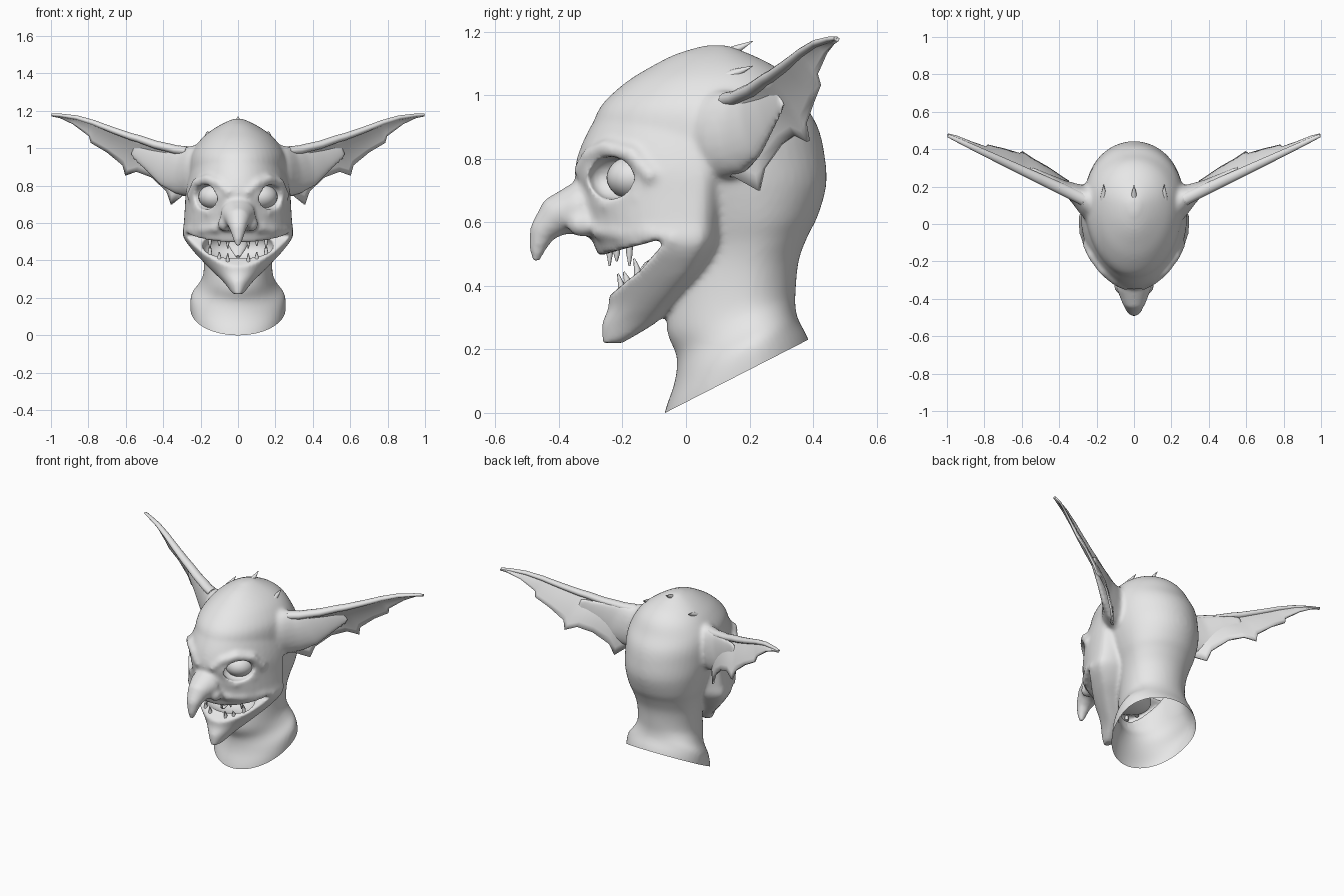
import bpy, bmesh, math
from mathutils import Vector, Matrix

if "Cube" in bpy.data.objects:
    bpy.data.objects.remove(bpy.data.objects["Cube"])

grey = bpy.data.materials.new("plain grey")
grey.use_nodes = True
grey.diffuse_color = (0.8, 0.8, 0.8, 1)
grey.node_tree.nodes["Principled BSDF"].inputs["Base Color"].default_value = (0.8, 0.8, 0.8, 1)


def finish(name, bm):
    bmesh.ops.recalc_face_normals(bm, faces=bm.faces)
    mesh = bpy.data.meshes.new(name)
    bm.to_mesh(mesh)
    bm.free()
    mesh.materials.append(grey)
    mesh.shade_smooth()
    mesh.set_sharp_from_angle(angle=math.radians(50))
    ob = bpy.data.objects.new(name, mesh)
    bpy.context.collection.objects.link(ob)
    return ob


def bridge(bm, rings):
    """Skin a list of closed point rings and cap both ends."""
    loops = [[bm.verts.new(p) for p in ring] for ring in rings]
    n = len(loops[0])
    for a, b in zip(loops, loops[1:]):
        for i in range(n):
            j = (i + 1) % n
            bm.faces.new((a[i], a[j], b[j], b[i]))
    bm.faces.new(loops[0][::-1])
    bm.faces.new(loops[-1])


def smooth_rows(rows, steps=4):
    """Catmull-Rom rows between the given ones."""
    rows = [Vector(r) for r in rows]
    out = []
    for i in range(len(rows) - 1):
        a, b, c, d = rows[max(i - 1, 0)], rows[i], rows[i + 1], rows[min(i + 2, len(rows) - 1)]
        for k in range(steps):
            t = k / steps
            out.append(b + (c - a) * (t / 2) + (a * 2 - b * 5 + c * 4 - d) * (t * t / 2)
                       + (b * 3 - a - c * 3 + d) * (t ** 3 / 2))
    return out + [rows[-1]]


def egg_loft(bm, rows, widest, n=48):
    """Rows: front height, back height, half width, front y, back y."""
    rings = []
    for zf, zb, w, yf, yb in smooth_rows(rows):
        yc = yf + widest * (yb - yf)
        ring = []
        for i in range(n):
            a = math.tau * i / n
            c = math.cos(a)
            y = yc + c * ((yb - yc) if c > 0 else (yc - yf))
            ring.append((w * math.sin(a), y, zf + (zb - zf) * (y - yf) / (yb - yf)))
        rings.append(ring)
    bridge(bm, rings)


def tube(bm, path, radii, ref=(0, 0, 1), n=12):
    """Tapered tube; each radius is (sideways, along ref)."""
    pts = [Vector(p) for p in path]
    rings = []
    for i, (p, (ru, rv)) in enumerate(zip(pts, radii)):
        t = (pts[min(i + 1, len(pts) - 1)] - pts[max(i - 1, 0)]).normalized()
        u = t.cross(Vector(ref)).normalized()
        v = u.cross(t)
        rings.append([p + u * ru * math.cos(math.tau * k / n) + v * rv * math.sin(math.tau * k / n)
                      for k in range(n)])
    bridge(bm, rings)


def ball(bm, centre, size, turn=0):
    m = Matrix.Translation(centre) @ Matrix.Rotation(turn, 4, "Z") @ Matrix.Diagonal((*size, 1))
    bmesh.ops.create_uvsphere(bm, u_segments=32, v_segments=20, radius=1, matrix=m)


def flip(path, s):
    return [(s * x, y, z) for x, y, z in path]


# Head: neck with cranium, face with jaw
head_bm = bmesh.new()
egg_loft(head_bm, [
    (-.08, .14, .245, -.085, .41), (.01, .235, .255, -.065, .384), (.1, .29, .25, -.035, .355),
    (.18, .33, .21, -.03, .345), (.26, .38, .185, -.06, .345), (.4, .48, .185, -.05, .355),
    (.5, .56, .2, -.05, .385), (.6, .62, .225, -.1, .415), (.72, .72, .25, -.2, .442),
    (.82, .82, .265, -.3, .435), (.9, .9, .265, -.295, .415), (.97, .97, .25, -.265, .375),
    (1.04, 1.04, .205, -.19, .335), (1.09, 1.09, .15, -.11, .28),
    (1.13, 1.13, .085, -.03, .2), (1.157, 1.157, .025, .06, .13)], .6)
egg_loft(head_bm, [(z, z, w, yf, yb) for z, w, yf, yb in [
    (.22, .03, -.264, -.2), (.28, .075, -.265, -.1), (.33, .125, -.245, -.05),
    (.38, .175, -.245, 0), (.45, .24, -.26, .07), (.53, .295, -.29, .12),
    (.6, .29, -.315, .135), (.68, .285, -.33, .145), (.76, .28, -.35, .16),
    (.84, .265, -.33, .17), (.92, .24, -.29, .16), (.97, .2, -.26, .1), (1.02, .1, -.2, .05)]], .78)

# Hooked nose
nose = [(-.24, .645, .08, .1), (-.34, .642, .095, .085), (-.412, .617, .066, .064),
        (-.454, .567, .044, .042), (-.468, .515, .028, .026), (-.473, .478, .014, .014)]
tube(head_bm, [(0, y, z) for y, z, a, b in nose], [(a, b) for y, z, a, b in nose], (0, -1, 1), 20)

# Brows, lower lids, cheeks, nostril wings and ear roots
brow = [(.04, -.33, .755), (.1, -.3, .81), (.16, -.25, .835), (.22, -.17, .815), (.252, -.1, .735)]
lid = [(.06, -.3, .695), (.1, -.285, .66), (.16, -.25, .652), (.23, -.15, .68)]
cheek = [(.1, -.28, .575), (.18, -.21, .565), (.245, -.11, .565), (.272, -.03, .545)]
root = [(.14, .08, .87), (.25, .13, .875), (.31, .165, .88), (.38, .205, .905), (.46, .25, .95),
        (.56, .3, 1.0)]
for s in (1, -1):
    tube(head_bm, flip(brow, s), [(.028, .028)] * 5)
    tube(head_bm, flip(lid, s), [(.018, .018)] * 4)
    tube(head_bm, flip(cheek, s), [(.028, .028)] * 4)
    tube(head_bm, flip(root, s), [(.14, .15), (.085, .14), (.052, .128), (.03, .115), (.02, .085),
                                  (.01, .05)], n=20)
    ball(head_bm, (s * .068, -.325, .595), (.04, .05, .042))
head = finish("head", head_bm)

# Cutters: mouth wedge, mouth cavity, eye sockets with nostrils
wedge_bm = bmesh.new()
side = [(-.045, .56), (-.12, .535), (-.2, .515), (-.27, .495), (-.4, .49),
        (-.4, .365), (-.245, .365), (-.14, .455)]
bridge(wedge_bm, [[(x, y, z) for y, z in side] for x in (-.5, .5)])
cavity_bm = bmesh.new()
ball(cavity_bm, (0, -.1, .475), (.19, .12, .09))
socket_bm = bmesh.new()
for s in (1, -1):
    ball(socket_bm, (s * .16, -.23, .74), (.096, .058, .068), s * .67)
    ball(socket_bm, (s * .05, -.365, .56), (.018, .03, .02))
cutters = [finish("mouth_cutter", wedge_bm), finish("cavity_cutter", cavity_bm),
           finish("socket_cutter", socket_bm)]


def remesh():
    mod = head.modifiers.new("blend", "REMESH")
    mod.mode = "VOXEL"
    mod.voxel_size = .01


remesh()
for c in cutters:
    c.hide_render = True
    mod = head.modifiers.new("cut", "BOOLEAN")
    mod.operation = "DIFFERENCE"
    mod.solver = "EXACT"
    mod.object = c
remesh()
soft = head.modifiers.new("soften", "SMOOTH")
soft.factor = .5
soft.iterations = 7

# Bake the blended head, then open the neck along its slanted hem
bpy.context.view_layer.update()
baked = bpy.data.meshes.new_from_object(head.evaluated_get(bpy.context.evaluated_depsgraph_get()))
head.modifiers.clear()
bm = bmesh.new()
bm.from_mesh(baked)
bmesh.ops.bisect_plane(bm, geom=bm.verts[:] + bm.edges[:] + bm.faces[:], plane_co=(0, -.06, .003),
                       plane_no=(0, -.225, .44), clear_inner=True)
bm.to_mesh(baked)
bm.free()
baked.materials.clear()
baked.materials.append(grey)
baked.shade_smooth()
head.data = baked
for c in cutters:
    bpy.data.objects.remove(c)

# Eyes
for s, name in ((1, "left_eye"), (-1, "right_eye")):
    eye_bm = bmesh.new()
    ball(eye_bm, (s * .123, -.162, .74), (.088, .088, .07))
    finish(name, eye_bm)


# Ears: ragged membrane below a tapering spine
def ear_y(x):
    return .1 + (x - .25) * .5


stations = [  # top x, top z, lower x, lower z, lower y
    (.2, 1.0, .24, .74, .13), (.27, 1.01, .3, .745, .15), (.33, 1.015, .355, .7, .23),
    (.37, 1.025, .38, .77, .245), (.44, 1.04, .46, .845, .3), (.5, 1.06, .54, .875, .345),
    (.53, 1.07, .6, .855, .385), (.57, 1.08, .615, .91, .375), (.66, 1.11, .7, .98, .4),
    (.73, 1.135, .785, 1.03, .42), (.77, 1.15, .795, 1.065, .41), (.86, 1.175, .88, 1.13, .44),
    (.95, 1.185, .95, 1.165, .47), (.995, 1.185, .995, 1.175, .482)]
ear_bm = bmesh.new()
grid = []
for xt, zt, xb, zb, yb in stations:
    top, low = Vector((xt, ear_y(xt), zt - .01)), Vector((xb, yb, zb))
    column = []
    for k in range(7):
        f = k / 6
        p = top.lerp(low, f)
        p.y += .025 * math.sin(math.pi * f) * (1 - xt)
        column.append(ear_bm.verts.new(p))
    grid.append(column)
for a, b in zip(grid, grid[1:]):
    for k in range(6):
        ear_bm.faces.new((a[k], a[k + 1], b[k + 1], b[k]))
ears = finish("ears", ear_bm)
shell = ears.modifiers.new("thickness", "SOLIDIFY")
shell.thickness = .012
shell.offset = 0
ears.modifiers.new("mirror", "MIRROR")

spine_bm = bmesh.new()
spine = []
sizes = []
for xt, zt, *_ in stations[1:]:
    r = .024 * (1 - xt) ** .7 + .006
    spine.append((xt, ear_y(xt) + .03 * (1 - xt), zt - r))
    sizes.append((r * 1.3, r))
tube(spine_bm, spine, sizes)
finish("ear_spines", spine_bm).modifiers.new("mirror", "MIRROR")

# Scalp spikes
spike_bm = bmesh.new()
for x, z, rise in ((0, 1.12, .05), (.162, 1.05, .042), (-.162, 1.05, .042)):
    tube(spike_bm, [(x, .11, z), (x, .16, z + rise * .5), (x, .21, z + rise)],
         [(.022, .02), (.014, .013), (.001, .001)])
finish("scalp_spikes", spike_bm)

# Teeth along both jaws
teeth_bm = bmesh.new()
for s in (1, -1):
    for i, x in enumerate((.055, .1, .15)):
        long = .028 if i % 2 else .042
        y = -.25 + 3.2 * x * x
        tube(teeth_bm, flip([(x, y, .53), (x, y, .5), (x, y, .505 - long)], s),
             [(.012, .011), (.01, .01), (.003, .003)], (0, 1, 0), 8)
        y = -.212 + 2.6 * x * x
        z = .37 + .95 * (y + .24)
        tube(teeth_bm, flip([(x, y, z - .03), (x, y, z), (x, y - .01, z + long * .8)], s),
             [(.012, .011), (.01, .01), (.003, .003)], (0, 1, 0), 8)
finish("teeth", teeth_bm)

# Tongue
tongue_bm = bmesh.new()
tube(tongue_bm, [(0, 0, .49), (0, -.07, .49), (0, -.12, .46), (0, -.16, .42)],
     [(.06, .02), (.055, .02), (.04, .016), (.012, .008)], (0, 0, 1), 16)
finish("tongue", tongue_bm)
